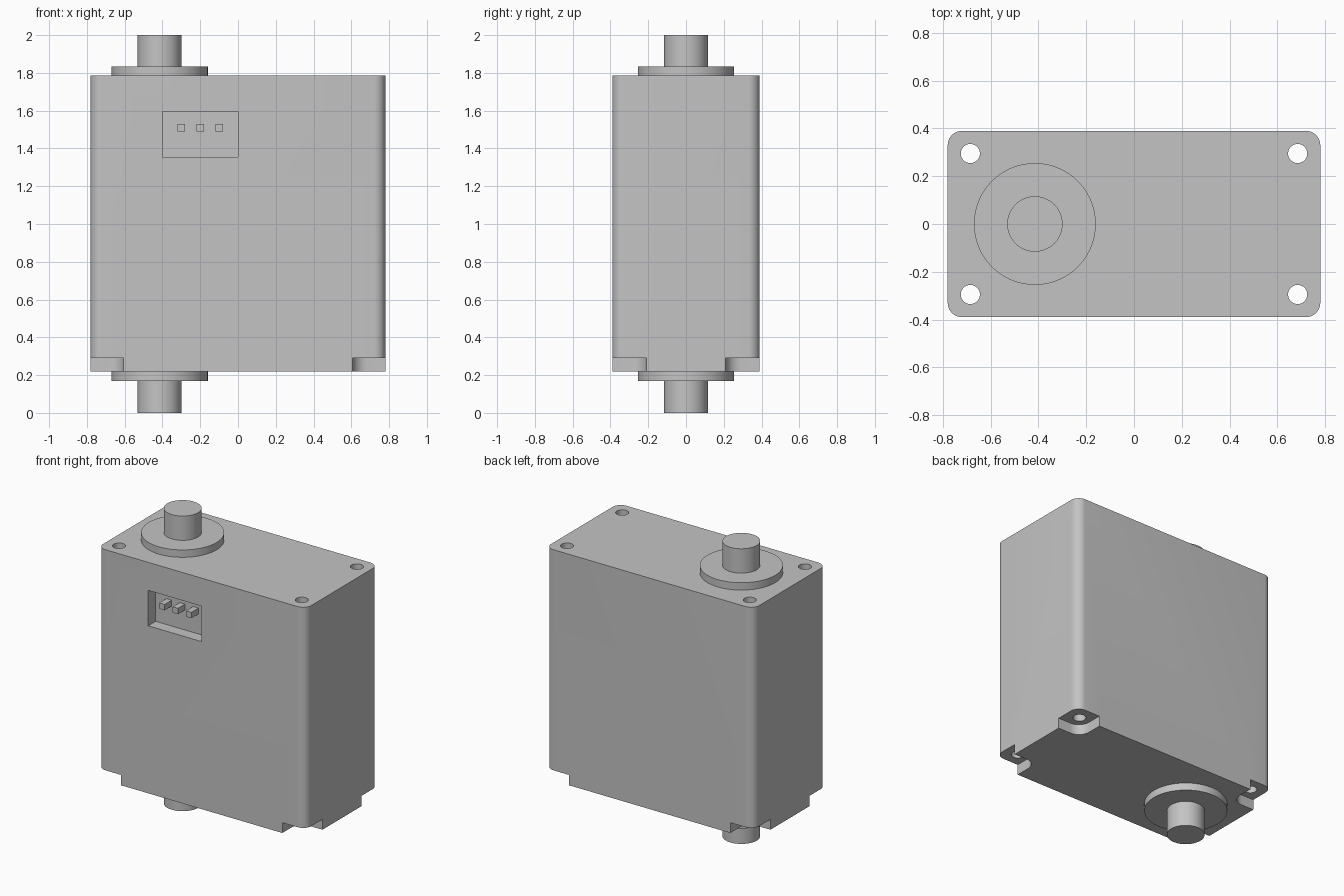
import bpy
import bmesh
from math import cos, sin, pi, radians

cube = bpy.data.objects.get("Cube")
if cube:
    bpy.data.objects.remove(cube, do_unlink=True)

grey = bpy.data.materials.new("plain grey")
grey.use_nodes = True
GREY = (0.55, 0.55, 0.55, 1)
grey.diffuse_color = GREY
grey.node_tree.nodes["Principled BSDF"].inputs["Base Color"].default_value = GREY

BOTTOM, TOP = 0.22, 1.785
HALF_X, HALF_Y = 0.78, 0.39
SHAFT_X = -0.415
CORNERS = [(sx, sy) for sx in (-1, 1) for sy in (-1, 1)]


def add_object(name, bm):
    bmesh.ops.recalc_face_normals(bm, faces=bm.faces[:])
    mesh = bpy.data.meshes.new(name)
    bm.to_mesh(mesh)
    bm.free()
    mesh.materials.append(grey)
    obj = bpy.data.objects.new(name, mesh)
    bpy.context.collection.objects.link(obj)
    return obj


def rounded_block(name, cx, cy, hx, hy, radius, z0, z1, steps=10):
    """Upright prism with rounded vertical edges."""
    bm = bmesh.new()
    ring = []
    for q, (sx, sy) in enumerate([(1, 1), (-1, 1), (-1, -1), (1, -1)]):
        for i in range(steps + 1):
            a = (q + i / steps) * pi / 2
            ring.append(bm.verts.new((cx + sx * (hx - radius) + radius * cos(a),
                                      cy + sy * (hy - radius) + radius * sin(a), z0)))
    base = bm.faces.new(ring)
    top = bmesh.ops.extrude_face_region(bm, geom=[base], use_keep_orig=True)["geom"]
    for v in top:
        if isinstance(v, bmesh.types.BMVert):
            v.co.z = z1
    return add_object(name, bm)


def box(name, x, y0, y1, z, width, height):
    bm = bmesh.new()
    bmesh.ops.create_cube(bm, size=1)
    for v in bm.verts:
        v.co = (x + v.co.x * width, (y0 + y1) / 2 + v.co.y * (y1 - y0), z + v.co.z * height)
    return add_object(name, bm)


def cylinder(name, x, y, radius, z0, z1):
    bm = bmesh.new()
    bmesh.ops.create_cone(bm, cap_ends=True, segments=40, radius1=radius,
                          radius2=radius, depth=z1 - z0)
    bmesh.ops.translate(bm, verts=bm.verts[:], vec=(x, y, (z0 + z1) / 2))
    return add_object(name, bm)


def lathe(name, profile, x, segments=72):
    """Spin a radius/height profile; it ends on the axis."""
    bm = bmesh.new()
    rings = [[bm.verts.new((x + r * cos(2 * pi * i / segments),
                            r * sin(2 * pi * i / segments), z))
              for i in range(segments)] for r, z in profile]
    for low, high in zip(rings, rings[1:]):
        for i in range(segments):
            j = (i + 1) % segments
            bm.faces.new((low[i], low[j], high[j], high[i]))
    bm.faces.new(rings[0])
    bm.faces.new(rings[-1])
    return add_object(name, bm)


def activate(obj):
    bpy.ops.object.select_all(action="DESELECT")
    obj.select_set(True)
    bpy.context.view_layer.objects.active = obj


def cut(target, cutter):
    mod = target.modifiers.new("cut", "BOOLEAN")
    mod.operation = "DIFFERENCE"
    mod.solver = "EXACT"
    mod.object = cutter
    activate(target)
    bpy.ops.object.modifier_apply(modifier=mod.name)
    bpy.data.objects.remove(cutter, do_unlink=True)


def smooth(obj):
    activate(obj)
    bpy.ops.object.shade_smooth_by_angle(angle=radians(30))


# Housing with rounded corners
housing = rounded_block("housing", 0, 0, HALF_X, HALF_Y, 0.06, BOTTOM, TOP)

# Corner recesses underneath and screw holes right through
for sx, sy in CORNERS:
    cut(housing, rounded_block("recess_cutter", sx * 0.805, sy * 0.41, 0.2, 0.2,
                               0.08, BOTTOM - 0.1, 0.29))
    cut(housing, cylinder("hole_cutter", sx * 0.685, sy * 0.295, 0.04, 0, 2))

# Connector socket in the front
FLOOR = -HALF_Y + 0.08
cut(housing, box("socket_cutter", -0.2, -0.5, FLOOR, 1.475, 0.4, 0.24))
smooth(housing)

# Three connector pins
for i, name in enumerate(("right", "middle", "left")):
    box("connector_pin_" + name, -0.3 + 0.1 * i, -HALF_Y + 0.005, FLOOR + 0.01,
        1.51, 0.04, 0.04)

# Flanged shafts at both ends
for name, base, direction, tip in (("top", TOP, 1, 2.0), ("bottom", BOTTOM, -1, 0.0)):
    step = base + direction * 0.05
    profile = [(0.255, base - direction * 0.01), (0.255, step),
               (0.116, step), (0.116, tip)]
    smooth(lathe(name + "_flanged_shaft", profile, SHAFT_X))
